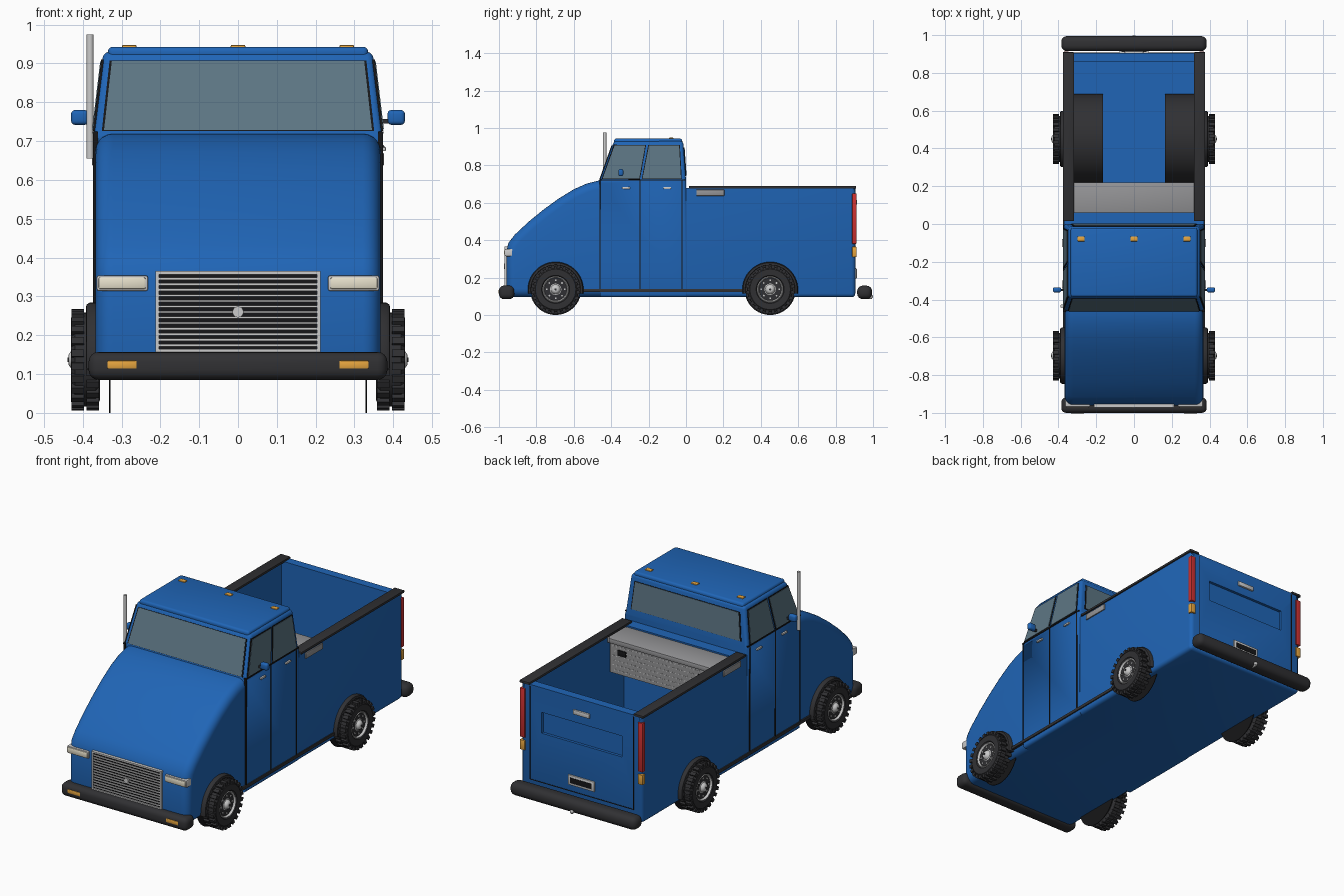
import bpy, bmesh
from math import sin, cos, pi, radians
from mathutils import Matrix, Vector

if "Cube" in bpy.data.objects:
    bpy.data.objects.remove(bpy.data.objects["Cube"])

COL = dict(blue=(.014, .13, .47), dark=(.03, .03, .033), black=(.008, .008, .009), glass=(.11, .18, .23),
           steel=(.55, .56, .58), plate=(.3, .3, .31), cream=(.8, .75, .6), amber=(.8, .38, .05), red=(.6, .03, .03))
MATS = {}
for k, c in COL.items():
    MATS[k] = bpy.data.materials.new(k)
    MATS[k].diffuse_color = (*c, 1)


def finish(name, bm, col, mirror=False):
    bmesh.ops.recalc_face_normals(bm, faces=bm.faces[:])
    me = bpy.data.meshes.new(name)
    bm.to_mesh(me)
    bm.free()
    ob = bpy.data.objects.new(name, me)
    bpy.context.collection.objects.link(ob)
    me.materials.append(MATS[col])
    bpy.ops.object.select_all(action='DESELECT')
    ob.select_set(True)
    bpy.context.view_layer.objects.active = ob
    bpy.ops.object.shade_smooth_by_angle(angle=radians(35))
    if mirror:
        ob.modifiers.new("Mirror", 'MIRROR').use_mirror_merge = False
    return ob


def bevel(bm, edges, off, seg=3, clamp=True):
    bmesh.ops.bevel(bm, geom=list(edges), offset=off, segments=seg, profile=.5,
                    affect='EDGES', clamp_overlap=clamp)


def add_box(bm, lo, hi, mat=Matrix()):
    lo, hi = Vector(lo), Vector(hi)
    m = mat @ Matrix.Translation((lo + hi) / 2) @ Matrix.Diagonal((*(hi - lo), 1))
    bmesh.ops.create_cube(bm, size=1, matrix=m)


def box(name, x0, x1, y0, y1, z0, z1, col, bev=0, seg=3, mirror=False):
    bm = bmesh.new()
    add_box(bm, (x0, y0, z0), (x1, y1, z1))
    if bev:
        bevel(bm, bm.edges, bev, seg)
    return finish(name, bm, col, mirror)


def loft(rings):
    """Closed solid through rings with equal point counts."""
    bm = bmesh.new()
    vs = [[bm.verts.new(p) for p in r] for r in rings]
    n = len(vs[0])
    for a, b in zip(vs, vs[1:]):
        for i in range(n):
            bm.faces.new((a[i], a[(i + 1) % n], b[(i + 1) % n], b[i]))
    bm.faces.new(vs[0])
    bm.faces.new(vs[-1])
    bmesh.ops.recalc_face_normals(bm, faces=bm.faces[:])
    return bm


def lathe(bm, prof, seg=40):
    """Revolve (x, r) points about the x axis."""
    rings = [[bm.verts.new((x, r * cos(2 * pi * i / seg), r * sin(2 * pi * i / seg))) for i in range(seg)]
             for x, r in prof]
    for a, b in zip(rings, rings[1:]):
        for i in range(seg):
            bm.faces.new((a[i], a[(i + 1) % seg], b[(i + 1) % seg], b[i]))
    bm.faces.new(rings[0])
    bm.faces.new(rings[-1])


def cylinder(name, loc, r, h, axis, col, seg=20):
    bm = bmesh.new()
    rot = {'x': Matrix.Rotation(pi / 2, 4, 'Y'), 'y': Matrix.Rotation(pi / 2, 4, 'X'), 'z': Matrix()}[axis]
    bmesh.ops.create_cone(bm, cap_ends=True, segments=seg, radius1=r, radius2=r, depth=h,
                          matrix=Matrix.Translation(loc) @ rot)
    return finish(name, bm, col)


# hood and nose
prof = [(-.44, .095), (-.96, .095), (-.96, .34), (-.95, .385), (-.915, .43), (-.84, .50), (-.76, .565),
        (-.68, .623), (-.60, .672), (-.53, .703), (-.47, .718), (-.44, .72)]
bm = loft([[(x, y, z) for y, z in prof] for x in (-.367, .367)])
bevel(bm, [e for e in bm.edges if e.calc_face_angle() > 1 and min(v.co.y for v in e.verts) < -.45],
      .045, 5, False)
finish("hood", bm, 'blue')


# cab: lower block and tapering greenhouse
def ring(x, y0, y1, z):
    return [(-x, y0, z), (x, y0, z), (x, y1, z), (-x, y1, z)]


bm = loft([ring(.37, -.46, 0, .095), ring(.372, -.46, 0, .72), ring(.347, -.385, -.015, .93)])
bevel(bm, [e for e in bm.edges if max(v.co.z for v in e.verts) > .9
           or all(v.co.z < .1 for v in e.verts) and abs(e.verts[0].co.x + e.verts[1].co.x) > .1], .016, 3)
finish("cab", bm, 'blue')
box("roof_panel", -.335, .335, -.385, -.02, .91, .943, 'blue', .012)


# windows with dark gaskets
def window(name, pts, mirror=False):
    pts = [Vector(p) for p in pts]
    n = (pts[1] - pts[0]).cross(pts[2] - pts[0]).normalized()
    mid = sum(pts, Vector()) / 4
    for label, col, grow, t in (("glass", 'glass', 0, .005), ("gasket", 'black', .006, .003)):
        q = [p + (p - mid).normalized() * grow for p in pts]
        finish(name + "_" + label, loft([[p - n * .004 for p in q], [p + n * t for p in q]]), col, mirror)


def side(y, z):
    return (.372 - .025 * (z - .72) / .21, y, z)


def front(x, z):
    return (x, -.46 + .075 * (z - .72) / .21, z)


def back(x, z):
    return (x, -.015 * (z - .72) / .21, z)


window("windshield", [front(-.345, .727), front(.345, .727), front(.325, .905), front(-.325, .905)])
window("rear_window", [back(.33, .745), back(-.33, .745), back(-.315, .895), back(.315, .895)])
window("front_side_window", [side(-.445, .73), side(-.25, .73), side(-.218, .905), side(-.382, .905)], True)
window("rear_side_window", [side(-.232, .73), side(-.027, .73), side(-.037, .905), side(-.198, .905)], True)

# cargo bed with sunk floor and recessed tailgate panel
bm = bmesh.new()
add_box(bm, (-.37, -.01, .095), (.37, .905, .68))
outer = [e for e in bm.edges if not all(v.co.z > .6 for v in e.verts) and not all(v.co.y < 0 for v in e.verts)]
top = max(bm.faces, key=lambda f: f.calc_center_median().z)
tail = max(bm.faces, key=lambda f: f.calc_center_median().y)
bmesh.ops.inset_region(bm, faces=[top], thickness=.05)
for v in top.verts:
    v.co.y = .06 if v.co.y < .4 else .858
floor = bmesh.ops.extrude_discrete_faces(bm, faces=[top])['faces'][0]
bmesh.ops.translate(bm, verts=floor.verts[:], vec=(0, 0, -.53))
bmesh.ops.inset_region(bm, faces=[tail], thickness=.05)
for v in tail.verts:
    v.co = (.245 if v.co.x > 0 else -.245, .905, .545 if v.co.z > .4 else .43)
panel = bmesh.ops.extrude_discrete_faces(bm, faces=[tail])['faces'][0]
bmesh.ops.translate(bm, verts=panel.verts[:], vec=(0, -.015, 0))
bevel(bm, [e for e in outer if e.is_valid], .02, 3)
finish("cargo_bed", bm, 'blue')
box("bed_rail", .317, .377, .015, .91, .676, .69, 'dark', .004, 2, True)
arc = [(.45 + .24 * cos(pi * i / 24), .14 + .24 * sin(pi * i / 24)) for i in range(25)]
finish("wheel_housing", loft([[(x, y, z) for y, z in arc] for x in (.165, .33)]), 'dark', True)

# toolbox
box("toolbox", -.32, .32, .055, .205, .48, .655, 'plate')
box("toolbox_lid", -.318, .318, .055, .22, .645, .672, 'plate', .004, 2)
box("toolbox_end", .31, .376, .055, .205, .637, .67, 'plate', .003, 2, True)
bm = bmesh.new()
for r in range(6):
    for c in range(26):
        m = Matrix.Translation((-.3 + c * .0235 + .011 * (r % 2), .205, .5 + r * .026)) @ Matrix.Rotation(.5, 4, 'Y')
        add_box(bm, (-.006, -.001, -.002), (.006, .002, .002), m)
finish("toolbox_tread_pattern", bm, 'steel')
box("toolbox_latch", .22, .27, .2, .212, .585, .615, 'black', .003, 2, True)

# tailgate fittings and rear lights
box("tailgate_handle", -.05, .05, .9, .915, .59, .615, 'steel', .004, 2)
box("plate_frame", -.08, .08, .9, .913, .195, .25, 'steel', .003, 2)
box("plate_inset", -.065, .065, .9, .915, .208, .237, 'black')
for x in (-.315, .315):
    box("tailgate_seam", x - .002, x + .002, .9, .907, .16, .67, 'black')
box("tailgate_lower_seam", -.315, .315, .9, .907, .158, .162, 'black')
box("tail_light", .343, .374, .888, .912, .38, .65, 'red', .004, 2, True)
box("rear_indicator", .343, .374, .888, .912, .31, .365, 'amber', .004, 2, True)

# bumpers and hitch
box("front_bumper", -.385, .385, -1, -.918, .085, .157, 'dark', .026, 4)
box("rear_bumper", -.385, .385, .915, .995, .085, .157, 'dark', .03, 4)
box("bumper_indicator", .26, .337, -1.002, -.98, .113, .135, 'amber', .004, 2, True)
cylinder("hitch_bar", (0, .975, .093), .008, .04, 'y', 'steel')
bm = bmesh.new()
bmesh.ops.create_uvsphere(bm, u_segments=14, v_segments=8, radius=.011, matrix=Matrix.Translation((0, .989, .098)))
finish("hitch_ball", bm, 'steel')

# grille and headlights
box("grille_back", -.205, .205, -.964, -.94, .16, .36, 'black')
for z0, z1 in ((.155, .164), (.357, .366)):
    box("grille_frame_bar", -.212, .212, -.971, -.95, z0, z1, 'steel')
box("grille_frame_side", .203, .212, -.971, -.95, .155, .366, 'steel', mirror=True)
for i in range(13):
    z = .174 + i * .0143
    box("grille_slat", -.205, .205, -.968, -.95, z - .0028, z + .0028, 'steel')
cylinder("grille_disc", (0, -.967, .26), .014, .014, 'y', 'steel', 24)
box("headlight_frame", .232, .364, -.968, -.91, .314, .354, 'steel', .005, 2, True)
box("headlight", .237, .36, -.972, -.92, .318, .35, 'cream', .006, 2, True)

# roof lights, exhaust stack, mirrors, door details
for x in (-.28, 0, .28):
    box("roof_light", x - .019, x + .019, -.092, -.066, .935, .948, 'amber', .004, 2)
cylinder("exhaust_stack", (-.381, -.435, .815), .009, .32, 'z', 'steel')
box("mirror", .385, .43, -.362, -.335, .742, .78, 'blue', .01, 3, True)
box("mirror_arm", .355, .395, -.355, -.343, .745, .757, 'dark', mirror=True)
for y in (-.32, -.1):
    box("door_handle", .365, .381, y - .021, y + .021, .674, .685, 'steel', .003, 2, True)
for y in (-.46, -.245, -.022):
    box("door_seam", .36, .3735, y - .003, y + .003, .14, .72, 'black', mirror=True)
box("belt_seam", .36, .375, -.465, -.005, .719, .725, 'black', mirror=True)
box("sill_strip", .355, .376, -.57, .32, .122, .14, 'dark', .003, 2, True)

# wheels and arch flares
TIRE = [(.36, .06), (.356, .105), (.366, .121), (.42, .121), (.43, .108), (.429, .075), (.418, .066)]
RIM = [(.37, .07), (.424, .07), (.427, .066), (.417, .06), (.414, .04), (.42, .026), (.432, .02), (.437, .012),
       (.437, .004)]
for label, y in (("front", -.697), ("rear", .45)):
    place = Matrix.Translation((0, y, .137))
    bm = bmesh.new()
    lathe(bm, TIRE, 48)
    for i in range(24):
        for x0, x1, shift in ((.358, .39, 0), (.396, .429, .5)):
            add_box(bm, (x0, -.009, .112), (x1, .009, .131), Matrix.Rotation((i + shift) * 2 * pi / 24, 4, 'X'))
    bm.transform(place)
    finish(label + "_tire", bm, 'dark', True)
    bm = bmesh.new()
    lathe(bm, RIM)
    for i in range(8):
        add_box(bm, (.41, -.004, .044), (.421, .004, .052), Matrix.Rotation(i * pi / 4, 4, 'X'))
    bm.transform(place)
    finish(label + "_rim", bm, 'steel', True)
    bm = bmesh.new()
    lathe(bm, [(.434, .006), (.439, .006)], 12)
    bm.transform(place)
    finish(label + "_hub_cap", bm, 'dark', True)
    bm = bmesh.new()
    lathe(bm, [(.329, .137), (.332, .137)], 40)
    bm.transform(place)
    finish(label + "_brake_shield", bm, 'black', True)
    # arch flare swept as a half ring, with dark well behind the tire
    sect = [(.36, .128), (.386, .128), (.392, .134), (.39, .144), (.382, .149), (.36, .149)]
    angs = [radians(-8 + 196 * i / 28) for i in range(29)]
    finish(label + "_arch_flare",
           loft([[(x, y + r * cos(a), .135 + r * sin(a)) for x, r in sect] for a in angs]), 'dark', True)
    well = [(y + .135 * cos(a), .135 + .135 * sin(a)) for a in angs]
    finish(label + "_wheel_well", loft([[(x, p, q) for p, q in well] for x in (.35, .373)]), 'black', True)

for m in bpy.data.materials:
    if m.users and not m.is_grease_pencil:
        m.use_nodes = True
        m.node_tree.nodes["Principled BSDF"].inputs["Base Color"].default_value = m.diffuse_color
